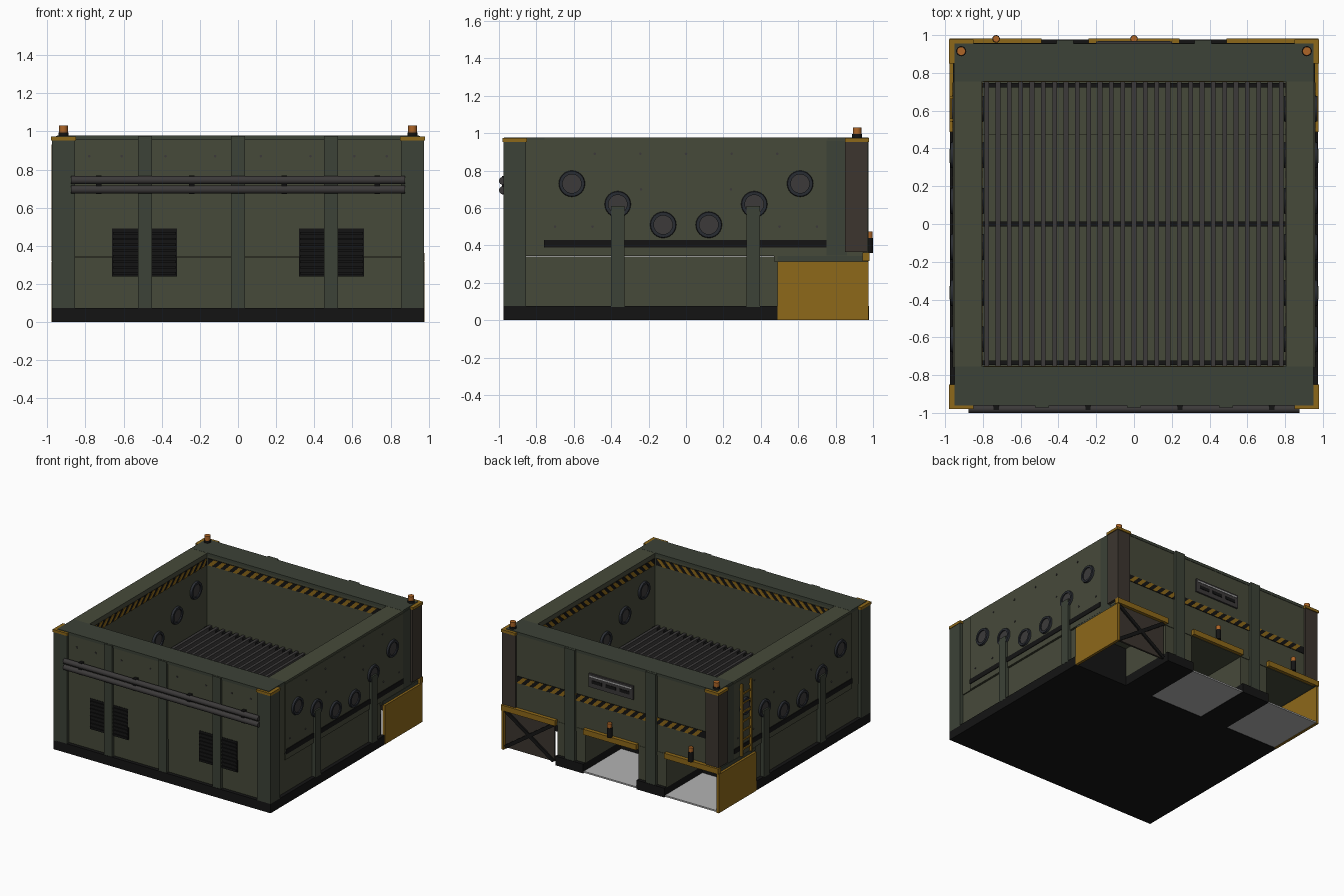
import bpy, bmesh, math
from mathutils import Vector, Matrix

if "Cube" in bpy.data.objects:
    bpy.data.objects.remove(bpy.data.objects["Cube"])


def mat(name, r, g, b):
    m = bpy.data.materials.new(name)
    m.diffuse_color = (r, g, b, 1)
    m.use_nodes = True
    m.node_tree.nodes["Principled BSDF"].inputs["Base Color"].default_value = m.diffuse_color
    return m


GREEN = mat("olive_green", .062, .068, .042)
POST = mat("post_green", .045, .054, .038)
BROWN = mat("dark_brown", .045, .036, .028)
BLACK = mat("black", .007, .007, .007)
YELLOW = mat("safety_yellow", .27, .14, .01)
ORANGE = mat("beacon_orange", .42, .13, .02)
STEEL = mat("dark_steel", .045, .042, .042)
RUBBER = mat("seal_rubber", .022, .025, .032)
LIGHT = mat("light_grey", .45, .45, .45)


def finish(name, bm, m, smooth=False):
    bmesh.ops.recalc_face_normals(bm, faces=bm.faces)
    me = bpy.data.meshes.new(name)
    bm.to_mesh(me)
    bm.free()
    me.materials.append(m)
    if smooth:
        me.shade_smooth()
        me.set_sharp_from_angle(angle=math.radians(35))
    ob = bpy.data.objects.new(name, me)
    bpy.context.collection.objects.link(ob)
    return ob


def boxes(name, m, *specs):
    """Each spec is x0, x1, y0, y1, z0, z1."""
    bm = bmesh.new()
    for x0, x1, y0, y1, z0, z1 in specs:
        mx = Matrix.Translation(((x0 + x1) / 2, (y0 + y1) / 2, (z0 + z1) / 2))
        bmesh.ops.create_cube(bm, size=1, matrix=mx @ Matrix.Diagonal((abs(x1 - x0), abs(y1 - y0), abs(z1 - z0), 1)))
    return finish(name, bm, m)


def both(*specs):
    """Repeat box specs mirrored across x."""
    return list(specs) + [(-b, -a, *r) for a, b, *r in specs]


def rods(name, m, r, segs, *ends):
    bm = bmesh.new()
    for a, b in ends:
        a, b = Vector(a), Vector(b)
        q = (b - a).to_track_quat('Z', 'Y').to_matrix().to_4x4()
        bmesh.ops.create_cone(bm, cap_ends=True, segments=segs, radius1=r, radius2=r,
                              depth=(b - a).length, matrix=Matrix.Translation((a + b) / 2) @ q)
    return finish(name, bm, m, True)


def rings(name, m, ro, ri, segs, *ends):
    """Flat-sided washers between pairs of end points."""
    bm = bmesh.new()
    for a, b in ends:
        a, b = Vector(a), Vector(b)
        q = (b - a).to_track_quat('Z', 'Y')
        loops = []
        for r, c in ((ro, a), (ro * .93, b), (ri, b), (ri, a)):
            loops.append([bm.verts.new(c + q @ Vector((r * math.cos(t), r * math.sin(t), 0)))
                          for t in (2 * math.pi * i / segs for i in range(segs))])
        for k in range(4):
            p, n = loops[k], loops[(k + 1) % 4]
            for i in range(segs):
                j = (i + 1) % segs
                bm.faces.new((p[i], p[j], n[j], n[i]))
    return finish(name, bm, m, True)


def hazard(name, start, u, nrm, length, h, pitch=.075):
    """Black strip carrying slanted yellow bars; u runs along it, nrm points outward."""
    start, u, nrm, up = Vector(start), Vector(u), Vector(nrm), Vector((0, 0, 1))

    def prism(bm, s, t0, t1):
        lo, hi = [[bm.verts.new(start + u * min(max(a, 0), length) + up * z + nrm * t)
                   for a, z in s] for t in (t0, t1)]
        bm.faces.new(lo)
        bm.faces.new(hi)
        for i in range(4):
            j = (i + 1) % 4
            bm.faces.new((lo[i], lo[j], hi[j], hi[i]))
    bm = bmesh.new()
    prism(bm, [(0, 0), (length, 0), (length, h), (0, h)], -.003, .005)
    finish(name + "_backing", bm, BLACK)
    bm = bmesh.new()
    for i in range(int(length / pitch)):
        s = i * pitch
        prism(bm, [(s, 0), (s + pitch / 2, 0), (s + pitch / 2 + h, h), (s + h, h)], .001, .007)
    finish(name + "_bars", bm, YELLOW)


# Base slab and feet under the back pillars
boxes("base_slab", BLACK, (-.975, .975, -.975, .49, 0, .075),
      *both((.24, .49, .48, .978, 0, .075)))
# Lower shell: hollow below the grating
boxes("lower_walls", GREEN, (-.945, .945, -.945, -.9, .07, .34),
      *both((.9, .945, -.945, .49, .07, .34)), (-.9, .9, -.9, .47, .07, .085))
boxes("bay_back_wall", BLACK, (-.945, .945, .47, .49, .07, .33))
boxes("bay_roof", GREEN, (-.955, .955, .47, .955, .315, .345))
boxes("bay_pillars", GREEN, *both((.24, .49, .49, .95, .07, .33)))
boxes("bay_floors", LIGHT, (-.24, .24, .49, .97, .003, .015), (-.955, -.49, .49, .97, .003, .015))
# Upper hopper walls
boxes("upper_walls", GREEN, (-.95, .95, -.952, -.76, .343, .965), (-.95, .95, .76, .952, .343, .965),
      *both((.81, .95, -.77, .77, .343, .965)))
boxes("side_panels", GREEN, *both((.94, .957, -.76, .75, .345, .96)))
boxes("side_edge_strips", POST, *both((.94, .955, .75, .86, .345, .962), (.94, .958, .49, .97, .315, .343)))
boxes("side_belts", BLACK, *both((.95, .962, -.76, .75, .39, .43)))
# Top rim
boxes("rim_front_back", POST, (-.95, .95, -.96, -.755, .955, .978), (-.95, .95, .755, .955, .955, .978))
boxes("rim_sides", GREEN, *both((.805, .953, -.757, .757, .955, .977)))
# Corner posts and caps
boxes("front_posts", POST, *both((.855, .975, -.975, -.855, .07, .958)))
boxes("back_posts", BROWN, *both((.855, .972, .85, .97, .365, .958)))
boxes("corner_caps", YELLOW, *both((.85, .979, -.98, -.85, .953, .974), (.85, .979, .85, .978, .953, .974)))
# Ribs
boxes("front_ribs", POST, *[(x - .036, x + .036, -.972, -.94, .07, .976) for x in (-.487, 0, .487)])
boxes("back_ribs", POST, *both((.32, .41, .94, .975, .07, .976)))
boxes("side_ribs", POST, *both(*[(.94, .976, y - .036, y + .036, .07, .61) for y in (-.365, .36)]))
# Portholes through both side walls
spots = [(s * y, z) for y, z in ((.61, .73), (.365, .62), (.122, .51)) for s in (-1, 1)]
rings("porthole_rings", RUBBER, .072, .05, 24,
      *[((sx * a, y, z), (sx * b, y, z)) for y, z in spots for sx in (-1, 1)
        for a, b in ((.95, .972), (.815, .793))])
rods("porthole_glass", STEEL, .051, 24,
     *[((sx * .803, y, z), (sx * .963, y, z)) for y, z in spots for sx in (-1, 1)])
# Rivets
rods("side_rivets", STEEL, .007, 8,
     *[((sx * .95, y, z), (sx * .962, y, z)) for sx in (-1, 1) for y, z in
       [(i * .244, .89) for i in range(-2, 3)] + [(s * a, b) for s in (-1, 1) for a, b in ((.7, .5), (.5, .5), (.24, .7))]])
rods("front_rivets", STEEL, .007, 8,
     *[((x, -.945, .87), (x, -.957, .87)) for x in (-.78, -.61, -.38, -.12, .12, .38, .61, .78)])
# Front pipes and brackets
rods("front_pipes", STEEL, .021, 16, *[((-.875, -.979, z), (.875, -.979, z)) for z in (.695, .745)])
boxes("pipe_brackets", BLACK, *both(*[(x - .014, x + .014, -.985, -.945, .672, .77) for x in (.243, .73)]))
# Louvred vents
boxes("vent_panels", BLACK, *both((.32, .66, -.955, -.94, .24, .49)))
boxes("vent_louvres", BLACK, *both(*[(.325, .655, -.963, -.95, .25 + i * .03, .262 + i * .03) for i in range(8)]))
# Floor grating on cross beams
boxes("grating_bars", STEEL, *[(i * .06 - .012, i * .06 + .012, -.765, .765, .365, .395) for i in range(-13, 14)])
boxes("grating_beams", BLACK, *[(-.815, .815, y - .012, y + .012, .345, .385) for y in (-.735, 0, .735)])
# Hazard stripes inside the rim and across the back
hazard("stripe_inner_back", (-.8, .76, .88), (1, 0, 0), (0, -1, 0), 1.6, .055)
hazard("stripe_inner_front", (-.8, -.76, .88), (1, 0, 0), (0, 1, 0), 1.6, .055)
hazard("stripe_inner_left", (-.81, -.75, .88), (0, 1, 0), (1, 0, 0), 1.5, .055)
hazard("stripe_inner_right", (.81, -.75, .88), (0, 1, 0), (-1, 0, 0), 1.5, .055)
hazard("stripe_back", (.85, .952, .565), (-1, 0, 0), (0, 1, 0), 1.7, .055)
# Bay lintels and yellow side guards
boxes("bay_lintels", YELLOW, (-.24, .24, .945, .982, .318, .362), *both((.49, .977, .945, .982, .318, .362)))
boxes("side_guards", YELLOW, *both((.955, .977, .488, .975, 0, .315)))
# Closed bay door with cross brace
boxes("bay_door", BROWN, (.515, .955, .94, .955, .015, .318))
for s in (-1, 1):
    brace = boxes("door_brace", BLACK, (-.26, .26, -.008, .008, -.014, .014))
    brace.location = (.735, .958, .167)
    brace.rotation_euler = (0, s * math.atan2(.3, .44), 0)
# Back sign plate with blank dark marks
boxes("sign_plate", STEEL, (-.2, .2, .945, .965, .71, .82))
boxes("sign_marks", BLACK, *[(x - .045, x + .045, .96, .969, .745, .77) for x in (-.125, 0, .125)])
boxes("sign_edge", LIGHT, (-.19, .19, .96, .968, .795, .805))
# Ladder on the left side
boxes("ladder", YELLOW, *[(-.978, -.962, y - .008, y + .008, .345, .93) for y in (.55, .67)],
      *[(-.974, -.964, .55, .67, .39 + i * .075, .402 + i * .075) for i in range(7)],
      *[(-.97, -.945, y - .008, y + .008, z, z + .015) for y in (.55, .67) for z in (.4, .88)])
# Warning beacons
tops = [(-.915, .915, .975), (.915, .915, .975)]
lows = [(-.73, .98, .36), (0, .98, .36)]
rods("beacon_bases", BLACK, .027, 16, *[((x, y, z), (x, y, z + .02)) for x, y, z in tops])
rods("beacon_lamps", ORANGE, .023, 16, *[((x, y, z + .02), (x, y, z + .056)) for x, y, z in tops])
rods("back_beacon_bases", BLACK, .02, 16, *[((x, y, z), (x, y, z + .08)) for x, y, z in lows])
rods("back_beacon_lamps", ORANGE, .018, 16, *[((x, y, z + .08), (x, y, z + .114)) for x, y, z in lows])
